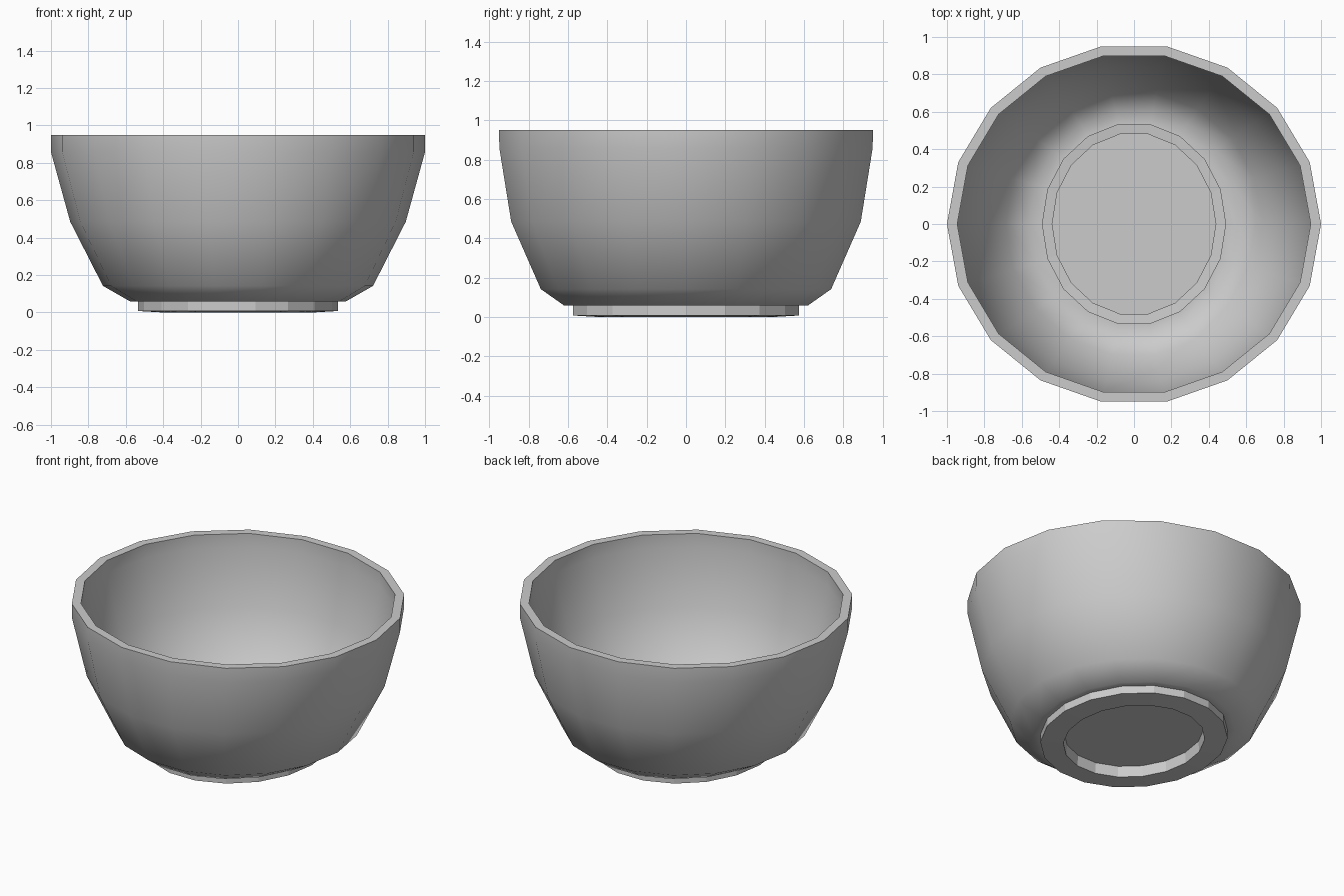
import bpy, bmesh, math

if "Cube" in bpy.data.objects:
    bpy.data.objects.remove(bpy.data.objects["Cube"])

SIDES = 18

# Closed bowl profile: (x radius, y radius, height), underside centre to inside centre
PROFILE = [
    (0.395, 0.440, 0.070), (0.400, 0.445, 0.000),   # recess under the foot
    (0.535, 0.582, 0.008), (0.535, 0.582, 0.058),   # foot ring
    (0.575, 0.628, 0.058), (0.722, 0.749, 0.142),   # outer wall
    (0.897, 0.902, 0.485), (1.000, 0.963, 0.858),
    (1.000, 0.965, 0.950), (0.945, 0.912, 0.950),   # rim
    (0.945, 0.912, 0.863), (0.849, 0.852, 0.503),   # inner wall
    (0.686, 0.708, 0.180), (0.560, 0.610, 0.107),
    (0.490, 0.540, 0.107), (0.490, 0.540, 0.056),   # groove inside the foot
    (0.440, 0.490, 0.052), (0.440, 0.490, 0.119),   # raised floor
]
FLAT_BANDS = {0, 1, 2, 14, 15, 16}                  # faceted foot and groove

bm = bmesh.new()
rings = []
for rx, ry, z in PROFILE:
    ring = []
    for i in range(SIDES):
        a = 2 * math.pi * i / SIDES
        ring.append(bm.verts.new((rx * math.cos(a), ry * math.sin(a), z)))
    rings.append(ring)

# Skin neighbouring rings, then cap the underside and the floor
for k in range(len(rings) - 1):
    low, high = rings[k], rings[k + 1]
    for i in range(SIDES):
        j = (i + 1) % SIDES
        face = bm.faces.new((low[i], low[j], high[j], high[i]))
        face.smooth = k not in FLAT_BANDS
bm.faces.new(list(reversed(rings[0])))
bm.faces.new(rings[-1])
bmesh.ops.recalc_face_normals(bm, faces=bm.faces)

# Keep the rim, foot and groove edges crisp
for edge in bm.edges:
    edge.smooth = edge.calc_face_angle(0) < math.radians(40)

mesh = bpy.data.meshes.new("bowl")
bm.to_mesh(mesh)
bm.free()
bowl = bpy.data.objects.new("bowl", mesh)
bpy.context.collection.objects.link(bowl)
